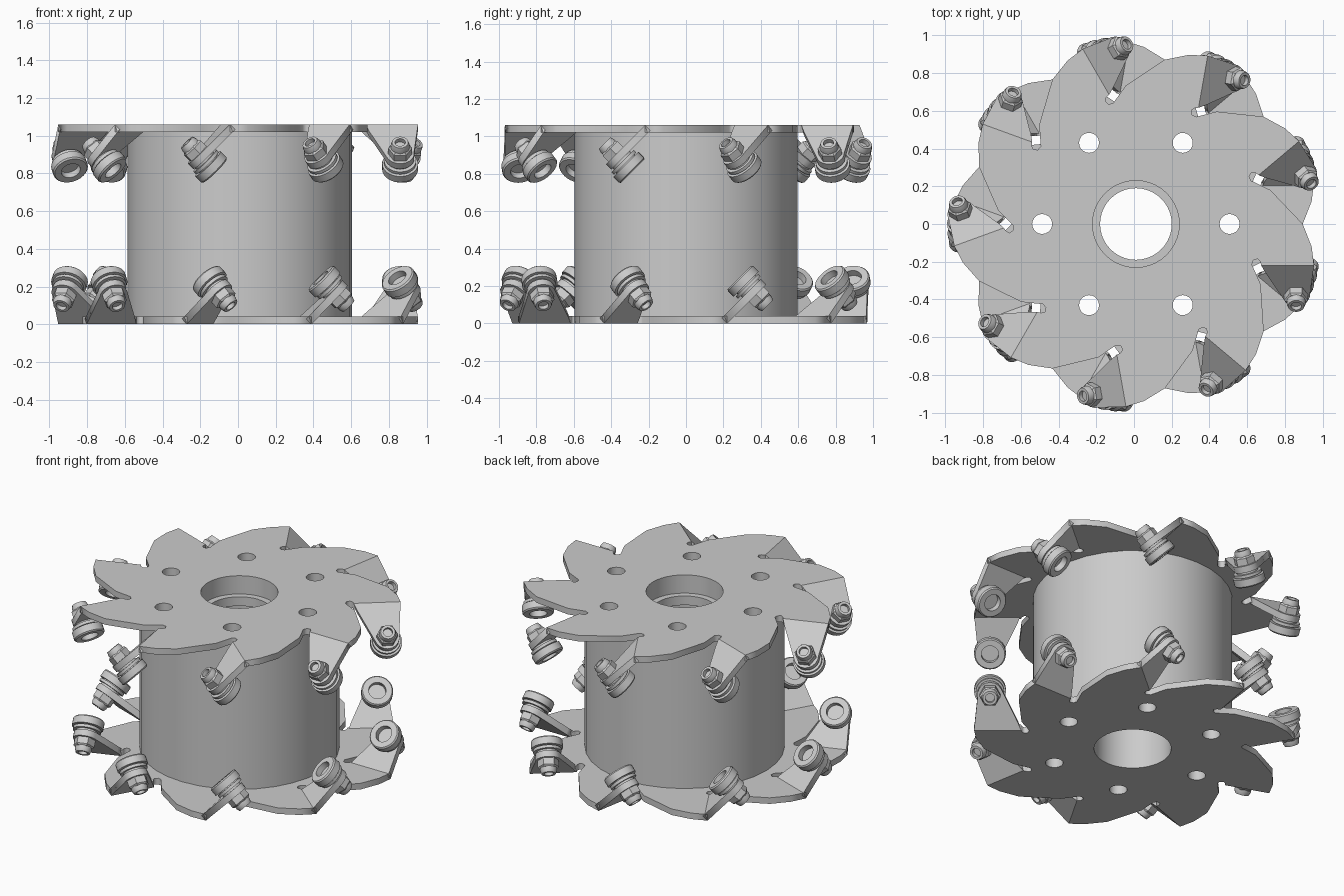
import bpy, bmesh
from math import cos, sin, pi, radians
from mathutils import Matrix, Vector

if "Cube" in bpy.data.objects:
    bpy.data.objects.remove(bpy.data.objects["Cube"])

H, T, N = 1.06, 0.04, 9            # total height, plate thickness, tabs per plate
BEND_Y, AXIS_X, BOLT_S = -0.22, 0.85, 0.22
CENTRE = Matrix.Translation((0.01, 0, 0))


def circle(r, n, x=0, y=0):
    return [(x + r * cos(2 * pi * i / n), y + r * sin(2 * pi * i / n)) for i in range(n)]


def slab(name, loops, z0, z1):
    """Filled flat outline (later loops are holes) with thickness z0..z1."""
    cu = bpy.data.curves.new(name, 'CURVE')
    cu.dimensions, cu.fill_mode, cu.extrude = '2D', 'BOTH', (z1 - z0) / 2
    for pts in loops:
        sp = cu.splines.new('POLY')
        sp.points.add(len(pts) - 1)
        for p, (x, y) in zip(sp.points, pts):
            p.co = (x, y, 0, 1)
        sp.use_cyclic_u = True
    tmp = bpy.data.objects.new(name + "_outline", cu)
    bpy.context.collection.objects.link(tmp)
    dg = bpy.context.evaluated_depsgraph_get()
    me = bpy.data.meshes.new_from_object(tmp.evaluated_get(dg))
    bpy.data.objects.remove(tmp)
    me.transform(Matrix.Translation((0, 0, (z0 + z1) / 2)))
    me.name = name
    return me


def lathe(name, profile, n, smooth=True):
    """Revolve a list of (radius, z) around z."""
    bm = bmesh.new()
    rings = []
    for r, z in profile:
        if r == 0:
            rings.append([bm.verts.new((0, 0, z))] * n)
        else:
            rings.append([bm.verts.new((x, y, z)) for x, y in circle(r, n)])
    for a, b in zip(rings, rings[1:]):
        for i in range(n):
            j = (i + 1) % n
            vs = list(dict.fromkeys((a[i], a[j], b[j], b[i])))
            bm.faces.new(vs)
    bmesh.ops.recalc_face_normals(bm, faces=bm.faces)
    me = bpy.data.meshes.new(name)
    bm.to_mesh(me)
    bm.free()
    if smooth:
        me.shade_smooth()
        me.set_sharp_from_angle(angle=radians(35))
    return me


def place(name, me, m):
    ob = bpy.data.objects.new(name, me)
    bpy.context.collection.objects.link(ob)
    ob.matrix_world = CENTRE @ m
    return ob


# hub body with bore and six through holes
holes = [circle(0.053, 20, 0.497 * cos(k * pi / 3), 0.497 * sin(k * pi / 3)) for k in range(6)]
bore = circle(0.23, 40)
place("hub_body", slab("hub_body", [circle(0.595, 32), bore] + holes, T, H - T), Matrix())
place("bore_ring", slab("bore_ring", [circle(0.235, 40), circle(0.19, 40)], 0.88, 0.94), Matrix())

# saw-toothed plate, one tooth repeated nine times
tooth = [(0.662, -0.32), (0.615, -0.215), (0.623, -0.192), (0.645, -0.185), (0.66, -0.2),
         (0.665, BEND_Y), (0.945, BEND_Y), (0.932, -0.12), (0.885, 0.0)]
outline = []
for k in range(N):
    a = 2 * pi * k / N
    outline += [(x * cos(a) - y * sin(a), x * sin(a) + y * cos(a)) for x, y in tooth]
plate = slab("plate", [outline, bore] + holes, H - T, H)

# bent tab: flat outline with a rounded end, later tilted 45 degrees
tip = [(AXIS_X + 0.075 * cos(radians(a)), -BOLT_S + 0.075 * sin(radians(a)))
       for a in range(-150, 11, 20)]
tab = slab("tab", [[(0.945, 0), (0.665, 0), (0.685, -0.05)] + tip], -T, 0)

# fastener pieces around the bolt axis (z = 0 is the outer face of the tab)
nut = lathe("nut", [(0, 0), (0.064, 0), (0.064, 0.042), (0.054, 0.052), (0, 0.052)], 6, False)
bolt = lathe("bolt", [(0, 0.04), (0.05, 0.04), (0.05, 0.065), (0.043, 0.085), (0.028, 0.085),
                      (0.028, 0.06), (0, 0.06)], 20)
bushing = lathe("bushing", [(0, -T), (0.065, -T), (0.065, -T - 0.012), (0.085, -T - 0.012),
                            (0.085, -T - 0.03), (0.07, -T - 0.03), (0.07, -T - 0.036),
                            (0.095, -T - 0.036), (0.095, -T - 0.08), (0.088, -T - 0.088),
                            (0.052, -T - 0.088), (0.052, -T - 0.05), (0, -T - 0.05)], 28)

# top set, then the same set turned over for the bottom
flip = Matrix.Translation((0, 0, H)) @ Matrix.Rotation(pi, 4, 'X')
tilt = Matrix.Translation((0, BEND_Y, H)) @ Matrix.Rotation(pi / 4, 4, 'X')
for side, base in (("top", Matrix()), ("bottom", flip)):
    place(side + "_plate", plate, base)
    for k in range(N):
        m = base @ Matrix.Rotation(2 * pi * k / N, 4, 'Z') @ tilt
        at_bolt = m @ Matrix.Translation((AXIS_X, -BOLT_S, 0))
        place(f"{side}_tab_{k}", tab, m)
        for name, me in (("nut", nut), ("bolt", bolt), ("bushing", bushing)):
            place(f"{side}_{name}_{k}", me, at_bolt)
